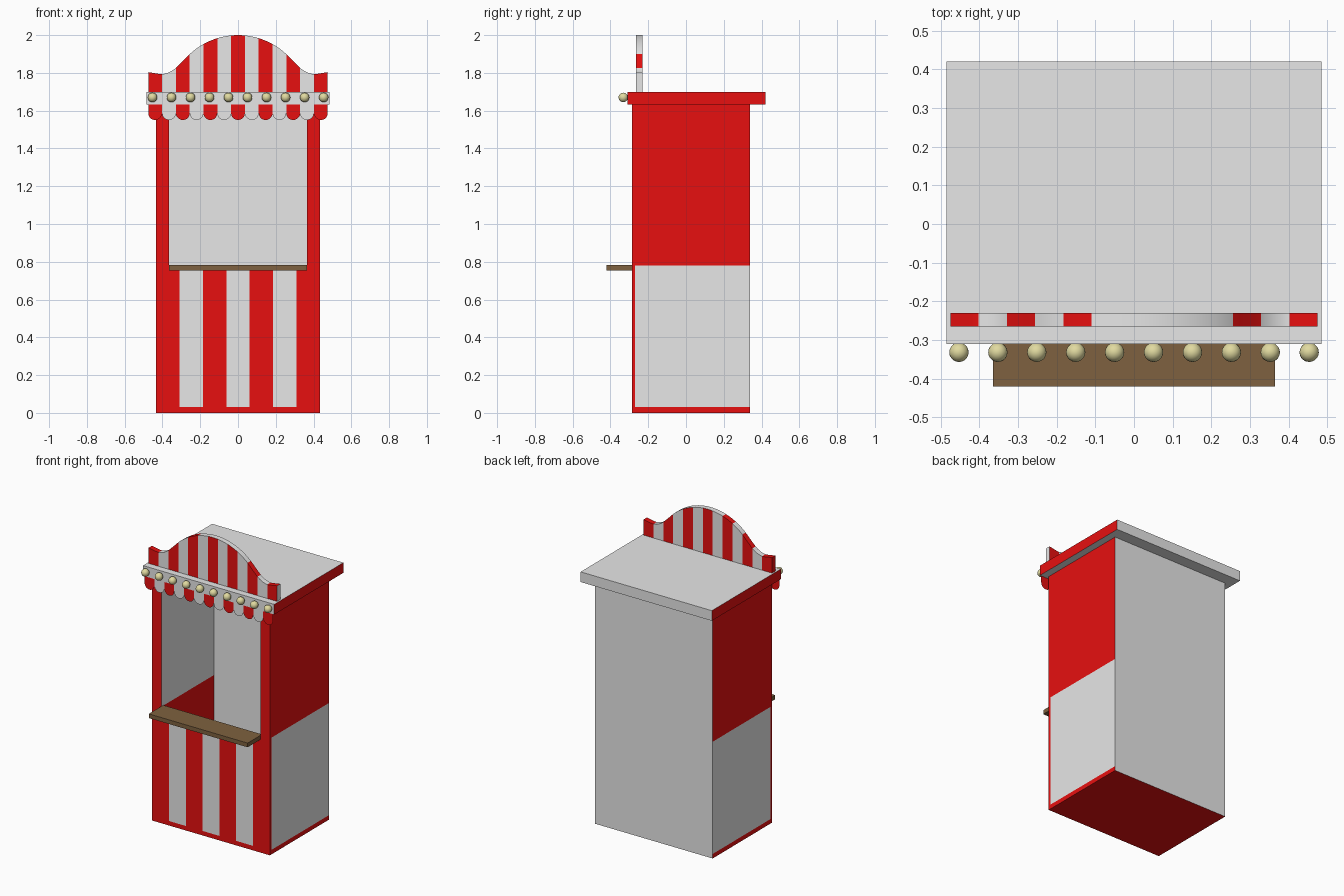
import bpy, bmesh, math
from mathutils import Vector

old = bpy.data.objects.get("Cube")
if old:
    bpy.data.objects.remove(old, do_unlink=True)


def material(name, rgb):
    m = bpy.data.materials.new(name)
    m.use_nodes = True
    m.diffuse_color = (*rgb, 1)
    bsdf = next(n for n in m.node_tree.nodes if n.type == 'BSDF_PRINCIPLED')
    bsdf.inputs["Base Color"].default_value = (*rgb, 1)
    return m


RED, WHITE, WOOD, BULB = range(4)
MATS = [material("red paint", (0.8, 0.005, 0.005)),
        material("off white paint", (0.8, 0.8, 0.8)),
        material("brown wood", (0.21, 0.12, 0.05)),
        material("cream bulb", (0.75, 0.7, 0.35))]


def finish(name, bm, rule, smooth=False):
    """Colour faces by rule(centre, normal) and link the object."""
    bm.normal_update()
    for f in bm.faces:
        f.material_index = rule(f.calc_center_median(), f.normal)
    mesh = bpy.data.meshes.new(name)
    bm.to_mesh(mesh)
    bm.free()
    for m in MATS:
        mesh.materials.append(m)
    ob = bpy.data.objects.new(name, mesh)
    bpy.context.collection.objects.link(ob)
    if smooth:
        bpy.ops.object.select_all(action='DESELECT')
        ob.select_set(True)
        bpy.context.view_layer.objects.active = ob
        bpy.ops.object.shade_smooth_by_angle(angle=math.radians(40))
    return ob


def box(name, lo, hi, rule, cuts=()):
    lo, hi = Vector(lo), Vector(hi)
    bm = bmesh.new()
    bmesh.ops.create_cube(bm, size=1)
    for v in bm.verts:
        v.co = (lo + hi) / 2 + v.co * (hi - lo)
    for x in cuts:
        bmesh.ops.bisect_plane(bm, geom=bm.verts[:] + bm.edges[:] + bm.faces[:],
                               plane_co=(x, 0, 0), plane_no=(1, 0, 0))
    return finish(name, bm, rule)


W, F, B = 0.435, -0.285, 0.34      # booth half width, front, back
T = 0.07                           # wall thickness
IN = W - T
BASE, MID, TOP = 0.03, 0.78, 1.64

# Floor slab, pale at the back
box("floor", (-W, F, 0), (W, B, BASE),
    lambda c, n: WHITE if n.y > 0.5 else RED)

# Striped front panel
panel = 2 * W / 7
box("front_panel", (-W, F, BASE), (W, F + 0.015, MID),
    lambda c, n: WHITE if n.y < -0.5 and int((c.x + W) / panel) % 2 else RED,
    [-W + panel * i for i in range(1, 7)])

# Side walls: pale outside below, red outside above
for side, s in (("right", -1), ("left", 1)):
    xs = sorted((s * IN, s * W))
    box(side + "_lower_wall", (xs[0], F + 0.015, BASE), (xs[1], B - T, MID),
        lambda c, n: WHITE if n.x * s > 0.5 else RED)
    box(side + "_upper_wall", (xs[0], F, MID), (xs[1], B - T, TOP),
        lambda c, n: RED if n.x * s > 0.5 or n.y < -0.5 else WHITE)

# Back walls
box("back_lower_wall", (-W, B - T, BASE), (W, B, MID), lambda c, n: WHITE)
box("back_upper_wall", (-W, B - T, MID), (W, B, TOP),
    lambda c, n: RED if abs(n.x) > 0.5 else WHITE)

# Counter shelf
box("counter", (-IN, -0.42, 0.755), (IN, F + 0.017, MID + 0.003), lambda c, n: WOOD)

# Flat roof with red ends
box("roof", (-0.485, -0.31, 1.632), (0.485, 0.42, 1.70),
    lambda c, n: RED if abs(n.x) > 0.5 else WHITE)

# Striped arched sign
N, HALF = 13, 0.475
stripe = 2 * HALF / N


def stripe_colour(x):
    return WHITE if int((x + HALF) / stripe) % 2 else RED


def sign_top(x):
    x, r = abs(x), 0.375
    if x < 0.28:
        return 2 - r + math.sqrt(r * r - x * x)
    pts = [(0.28, 1.874), (0.31, 1.845), (0.335, 1.82), (0.37, 1.80),
           (0.405, 1.792), (0.48, 1.805)]
    for (a, za), (b, zb) in zip(pts, pts[1:]):
        if x <= b:
            return za + (zb - za) * (x - a) / (b - a)


def sign_rule(c, n):
    if n.x > 0.95 or (n.z > 0.3 and -0.11 < c.x < 0.25):
        return WHITE
    return stripe_colour(c.x)


bm = bmesh.new()
rings = []
for i in range(N * 4 + 1):
    x = -HALF + stripe * i / 4
    z = sign_top(x)
    rings.append([bm.verts.new(p) for p in ((x, -0.265, 1.69), (x, -0.265, z),
                                            (x, -0.23, z), (x, -0.23, 1.69))])
for a, b in zip(rings, rings[1:]):
    for k in range(4):
        j = (k + 1) % 4
        bm.faces.new((a[k], b[k], b[j], a[j]))
bm.faces.new(rings[0])
bm.faces.new(rings[-1][::-1])
bmesh.ops.recalc_face_normals(bm, faces=bm.faces)
finish("arched_sign", bm, sign_rule, smooth=True)

# Scalloped valance under the roof edge
bm = bmesh.new()
r = stripe / 2
for i in range(N):
    cx = -HALF + stripe * (i + 0.5)
    pts = [(cx - r, 1.64)]
    pts += [(cx - r * math.cos(math.pi * k / 10), 1.587 - r * math.sin(math.pi * k / 10))
            for k in range(11)]
    pts.append((cx + r, 1.64))
    bm.faces.new([bm.verts.new((x, -0.308, z)) for x, z in pts])
finish("scalloped_valance", bm, lambda c, n: stripe_colour(c.x))

# Row of round bulbs
for i in range(10):
    bm = bmesh.new()
    bmesh.ops.create_uvsphere(bm, u_segments=20, v_segments=12, radius=0.025)
    bmesh.ops.translate(bm, verts=bm.verts, vec=(-0.453 + 0.1007 * i, -0.332, 1.67))
    finish("bulb_%d" % (i + 1), bm, lambda c, n: BULB, smooth=True)
